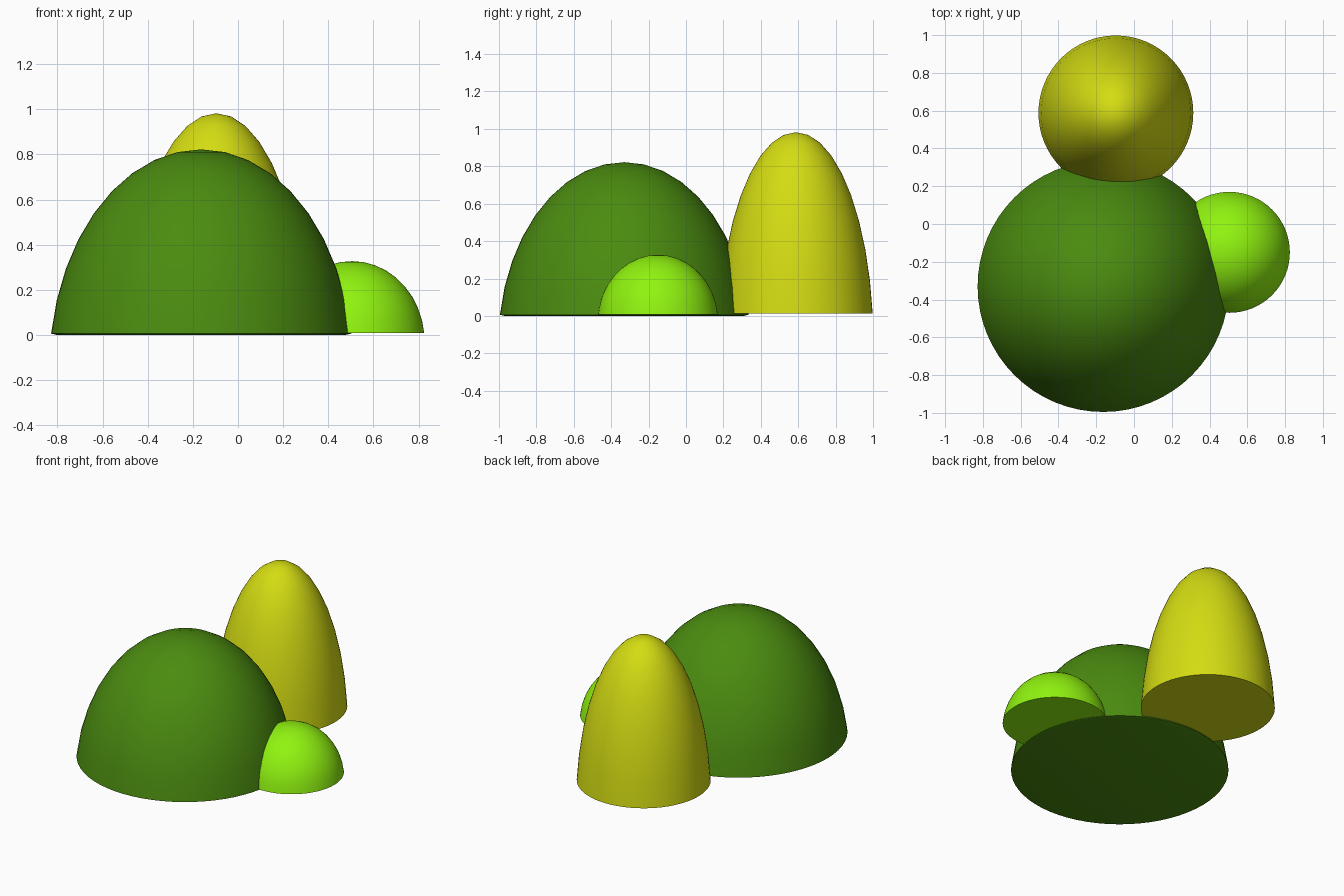
import bpy, bmesh
from math import sin, cos, asin, pi

if "Cube" in bpy.data.objects:
    bpy.data.objects.remove(bpy.data.objects["Cube"])

SEGS, RINGS = 64, 9


def dome(name, x, y, radius, height, rim, sink, color, dish=0.0):
    """Lathed half-ellipsoid whose equator lies `sink` below the ground."""
    a0 = asin((rim + sink) / (height + sink))
    prof = []
    for i in range(RINGS):
        a = a0 + (pi / 2 - a0) * i / RINGS
        prof.append((radius * cos(a) / cos(a0), (height + sink) * sin(a) - sink))
    # nearly flat underside
    prof.insert(0, (radius * 0.96, rim - dish))

    bm = bmesh.new()
    rings = [[bm.verts.new((r * cos(2 * pi * k / SEGS), r * sin(2 * pi * k / SEGS), z))
              for k in range(SEGS)] for r, z in prof]
    tip = bm.verts.new((0, 0, height))
    for k in range(SEGS):
        n = (k + 1) % SEGS
        for lo, hi in zip(rings, rings[1:]):
            bm.faces.new((lo[k], lo[n], hi[n], hi[k]))
        bm.faces.new((rings[-1][k], rings[-1][n], tip))
    bm.faces.new(rings[0][::-1])
    bmesh.ops.recalc_face_normals(bm, faces=bm.faces)

    mesh = bpy.data.meshes.new(name)
    bm.to_mesh(mesh)
    bm.free()
    obj = bpy.data.objects.new(name, mesh)
    obj.location = (x, y, 0)
    bpy.context.collection.objects.link(obj)
    mat = bpy.data.materials.new(name + "_color")
    mat.diffuse_color = (*color, 1)
    mat.use_nodes = True
    mat.node_tree.nodes["Principled BSDF"].inputs["Base Color"].default_value = mat.diffuse_color
    mesh.materials.append(mat)
    bpy.ops.object.select_all(action='DESELECT')
    obj.select_set(True)
    bpy.context.view_layer.objects.active = obj
    bpy.ops.object.shade_smooth_by_angle(angle=0.7)


# Large dark bush, tall yellow bush, small bright bush
dome("large_bush", -0.163, -0.33, 0.665, 0.822, 0.006, 0.15, (0.07, 0.26, 0.005), 0.006)
dome("tall_bush", -0.096, 0.588, 0.41, 0.982, 0.013, 0.15, (0.66, 0.72, 0.006))
dome("small_bush", 0.505, -0.15, 0.32, 0.327, 0.008, 0.03, (0.28, 0.9, 0.005))
